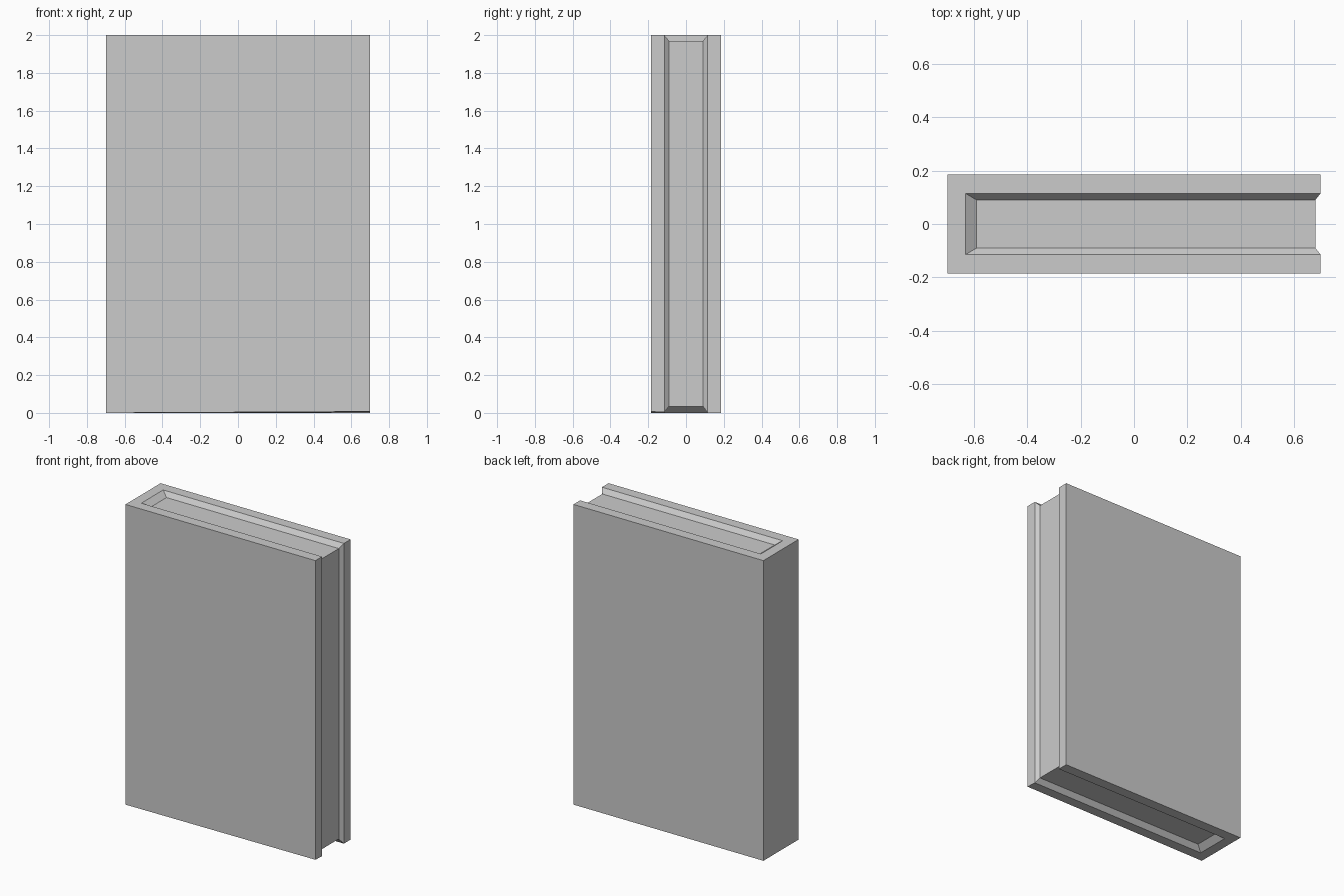
import bpy, bmesh

if "Cube" in bpy.data.objects:
    bpy.data.objects.remove(bpy.data.objects["Cube"])

bm = bmesh.new()


def u_loop(x0, x1, z0, z1, half):
    """Closed loop running around top, fore edge and bottom, front then back."""
    path = [(x0, z1), (x1, z1), (x1, z0), (x0, z0)]
    front = [bm.verts.new((x, -half, z)) for x, z in path]
    back = [bm.verts.new((x, half, z)) for x, z in path]
    return front + back[::-1]


# Cover outline, inner lip of the cover, and recessed page block
cover = u_loop(-0.70, 0.70, 0.0, 2.0, 0.185)
lip = u_loop(-0.632, 0.70, 0.0, 2.0, 0.115)
pages = u_loop(-0.59, 0.68, 0.035, 1.97, 0.09)

# Slightly lifted lower front corner
cover[2].co.z = 0.007
lip[2].co.z = 0.004

# Flat rim and sloped recess walls
for a, b in ((cover, lip), (lip, pages)):
    for i in range(8):
        j = (i + 1) % 8
        bm.faces.new((a[i], a[j], b[j], b[i]))

# Page faces: top, fore edge, bottom
for i in range(3):
    bm.faces.new((pages[i], pages[i + 1], pages[6 - i], pages[7 - i]))

# Front board, back board and spine
bm.faces.new(cover[:4])
bm.faces.new(cover[4:])
bm.faces.new((cover[0], cover[3], cover[4], cover[7]))

bmesh.ops.recalc_face_normals(bm, faces=bm.faces)
mesh = bpy.data.meshes.new("book")
bm.to_mesh(mesh)
bm.free()
book = bpy.data.objects.new("book", mesh)
bpy.context.collection.objects.link(book)
